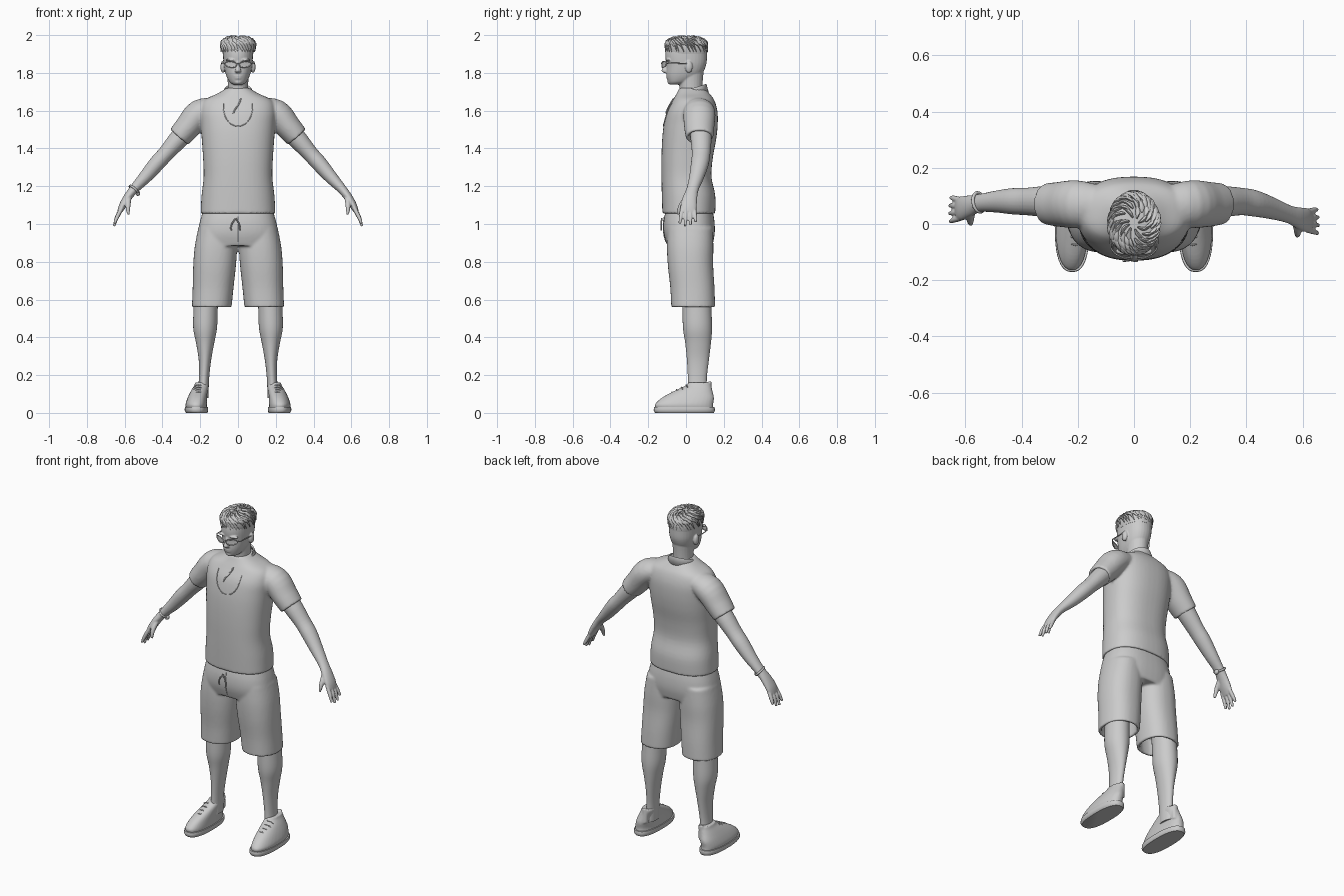
import bpy, bmesh, math, random
from mathutils import Vector
from mathutils.bvhtree import BVHTree

if "Cube" in bpy.data.objects:
    bpy.data.objects.remove(bpy.data.objects["Cube"])
random.seed(4)
Y = Vector((0, 1, 0))

grey = bpy.data.materials.new("plain grey")
grey.use_nodes = True
grey.diffuse_color = (0.6, 0.6, 0.6, 1)
grey.node_tree.nodes["Principled BSDF"].inputs["Base Color"].default_value = (0.6, 0.6, 0.6, 1)


def spline(rows, sub):
    """Catmull-Rom interpolation of equal-length tuples."""
    rows = [Vector(r) for r in rows]
    pad = [rows[0]] + rows + [rows[-1]]
    out = []
    for a, b, c, d in zip(pad, pad[1:], pad[2:], pad[3:]):
        for i in range(sub):
            t = i / sub
            out.append(b + (c - a) * (t / 2) + (a * 2 - b * 5 + c * 4 - d) * (t * t / 2)
                       + (b * 3 - a - c * 3 + d) * (t ** 3 / 2))
    return out + [rows[-1]]


def loft(bm, rows, flat=False, n=24, power=2.0, sub=4, hollow=0):
    """Skin rings (x, y, z, radius across, radius in depth); flat keeps rings level."""
    pts = spline(rows, sub)
    rings = []
    for i, p in enumerate(pts):
        t = (pts[min(i + 1, len(pts) - 1)] - pts[max(i - 1, 0)])[:3]
        t = Vector((0, 0, 1)) if flat else Vector(t).normalized()
        u = Y.cross(t).normalized()
        rings.append((Vector(p[:3]), u, t.cross(u), p[3], p[4]))
    if hollow:
        c, u, v, a, b = rings[-1]
        deep = rings[-1 - hollow]
        rings += [(c, u, v, a - 0.016, b - 0.016), (deep[0], u, v, a - 0.02, b - 0.02)]
    loops = []
    for c, u, v, a, b in rings:
        loop = []
        for k in range(n):
            w = math.tau * k / n
            cx, sy = math.cos(w), math.sin(w)
            e = 2 / power
            loop.append(bm.verts.new(c + u * a * math.copysign(abs(cx) ** e, cx)
                                     + v * b * math.copysign(abs(sy) ** e, sy)))
        loops.append(loop)
    for lo, hi in zip(loops, loops[1:]):
        for k in range(n):
            bm.faces.new((lo[k], lo[k - 1], hi[k - 1], hi[k]))
    bm.faces.new(loops[0])
    bm.faces.new(loops[-1][::-1])


def ball(bm, centre, size):
    made = bmesh.ops.create_uvsphere(bm, u_segments=20, v_segments=12, radius=1)["verts"]
    for v in made:
        v.co = Vector(centre) + Vector(a * b for a, b in zip(v.co, size))


def finish(name, bm, voxel=0, smooth=0, angle=50):
    """Turn a bmesh into an object; a voxel size fuses its parts into one skin."""
    bmesh.ops.recalc_face_normals(bm, faces=bm.faces)
    me = bpy.data.meshes.new(name)
    bm.to_mesh(me)
    bm.free()
    ob = bpy.data.objects.new(name, me)
    bpy.context.collection.objects.link(ob)
    me.materials.append(grey)
    if voxel:
        m = ob.modifiers.new("fuse", 'REMESH')
        m.mode, m.voxel_size, m.use_smooth_shade = 'VOXEL', voxel, True
        m = ob.modifiers.new("soften", 'SMOOTH')
        m.factor, m.iterations = 0.5, smooth
    else:
        bpy.ops.object.select_all(action='DESELECT')
        ob.select_set(True)
        bpy.context.view_layer.objects.active = ob
        bpy.ops.object.shade_smooth_by_angle(angle=math.radians(angle))
    return ob


def tube(name, points, radius, closed=False):
    cu = bpy.data.curves.new(name, 'CURVE')
    cu.dimensions, cu.bevel_depth, cu.bevel_resolution, cu.use_fill_caps = '3D', radius, 2, True
    sp = cu.splines.new('POLY')
    sp.points.add(len(points) - 1)
    for q, p in zip(sp.points, points):
        q.co = (*p, 1)
    sp.use_cyclic_u, sp.use_smooth = closed, True
    ob = bpy.data.objects.new(name, cu)
    bpy.context.collection.objects.link(ob)
    cu.materials.append(grey)


def body(rows):
    """Level rings given as (z, half width, front y, back y)."""
    return [(0, (f + b) / 2, z, w, (b - f) / 2) for z, w, f, b in rows]


# Shirt: torso and sleeves fused
bm = bmesh.new()
loft(bm, body([(1.72, .06, -.035, .1), (1.69, .11, -.05, .125), (1.655, .18, -.07, .15),
               (1.6, .2, -.1, .166), (1.53, .197, -.117, .168), (1.45, .192, -.126, .16),
               (1.35, .185, -.13, .142), (1.25, .182, -.13, .135), (1.15, .193, -.128, .155),
               (1.055, .198, -.125, .155)]), flat=True, n=48, power=2.4, hollow=2)
for s in (-1, 1):
    loft(bm, [(s * .1, .06, 1.62, .05, .07), (s * .2, .07, 1.588, .073, .085),
              (s * .265, .07, 1.515, .068, .08), (s * .312, .072, 1.46, .062, .073)], n=32, hollow=4)
shirt = finish("shirt", bm, .0075, 5)

# Shorts: hips and two open legs fused
bm = bmesh.new()
loft(bm, body([(1.1, .175, -.1, .135), (1.02, .2, -.118, .15), (.95, .213, -.118, .152),
               (.885, .215, -.1, .14)]), flat=True, n=48, power=2.5)
for s in (-1, 1):
    loft(bm, [(s * .11, .022, .98, .1, .12), (s * .117, .022, .88, .112, .123),
              (s * .124, .024, .78, .113, .12), (s * .132, .034, .66, .108, .117),
              (s * .139, .038, .56, .105, .116)], flat=True, n=40, power=2.3, hollow=4)
shorts = finish("shorts", bm, .0075, 4)

# Head: skull, neck, ears and face fused
bm = bmesh.new()
loft(bm, [(0, .035, 1.64, .06, .062), (0, .027, 1.7, .054, .06), (0, .025, 1.76, .055, .064),
          (0, .025, 1.82, .06, .07)], flat=True)
loft(bm, [(0, -.055, 1.738, .024, .03), (0, -.038, 1.752, .045, .056), (0, -.012, 1.79, .064, .092),
          (0, .001, 1.84, .075, .105), (0, .001, 1.89, .079, .11), (0, .002, 1.93, .078, .106),
          (0, 0, 1.96, .065, .088), (0, 0, 1.975, .035, .045)], flat=True, n=32, power=2.2)
loft(bm, [(0, -.1, 1.862, .008, .008), (0, -.108, 1.835, .01, .012), (0, -.114, 1.812, .016, .016),
          (0, -.106, 1.8, .012, .01)], flat=True, n=12)
ball(bm, (0, -.096, 1.782), (.024, .009, .005))
ball(bm, (0, -.094, 1.772), (.02, .01, .006))
ball(bm, (0, -.08, 1.752), (.022, .018, .014))
for s in (-1, 1):
    ball(bm, (s * .036, -.096, 1.868), (.03, .014, .007))
    ball(bm, (s * .08, .015, 1.832), (.013, .02, .032))
finish("head", bm, .004, 3)

# Hair: cap with swirling tapered locks
bm = bmesh.new()
loft(bm, [(0, .006, 1.9, .08, .106), (0, .003, 1.93, .085, .11), (0, 0, 1.96, .082, .106),
          (0, 0, 1.978, .066, .085), (0, 0, 1.985, .03, .04)], flat=True, n=32, power=2.2)
for tier, count in ((.12, 8), (.4, 16), (.68, 24), (.92, 30), (1.1, 30)):
    for k in range(count):
        a = math.tau * (k + random.random() * .6) / count
        rows = []
        for step, width in enumerate((.004, .01, .008, .0015)):
            f = tier + step * .16
            w = a + step * .16
            r = min(math.sin(min(f, 1.57)) ** .8, 1) * (1.03 + .02 * random.random())
            lift = 1.925 + .066 * math.cos(f) ** .6 if f < 1.5 else 1.93 - (f - 1.5) * .25
            rows.append((.086 * r * math.cos(w), .002 + .108 * r * math.sin(w), lift,
                         width, width * .7))
        loft(bm, rows, n=6, sub=2)
finish("hair", bm, angle=60)

# Arms and hands; the right one swings slightly further back
for s, side in ((-1, "right"), (1, "left")):
    def place(rows):
        back = .042 if s < 0 else 0
        return [(s * x, y + back * min(max((x - .4) / .16, 0), 1), z, a, b) for x, y, z, a, b in rows]
    bm = bmesh.new()
    loft(bm, place([(.23, .08, 1.54, .055, .058), (.31, .08, 1.455, .052, .056),
                    (.38, .08, 1.375, .043, .049), (.43, .073, 1.32, .042, .047),
                    (.49, .056, 1.25, .035, .039), (.55, .035, 1.185, .025, .032),
                    (.585, .022, 1.14, .022, .038), (.612, .014, 1.095, .019, .043),
                    (.628, .012, 1.062, .012, .04)]))
    for k, reach in enumerate((.85, 1, .94, .75)):
        y = -.02 + k * .021
        loft(bm, place([(.615, y, 1.085, .011, .011), (.632 + .008 * reach, y * 1.2 - .003, 1.04, .011, .0105),
                        (.64 + .016 * reach, y * 1.35 - .006, 1.08 - .092 * reach, .007, .007)]), n=10)
    loft(bm, place([(.578, .01, 1.145, .016, .016), (.582, -.022, 1.105, .014, .014),
                    (.582, -.036, 1.075, .011, .011), (.58, -.042, 1.05, .006, .007)]), n=10)
    finish(side + "_arm", bm, .0042, 3)

    # Lower leg
    bm = bmesh.new()
    loft(bm, [(s * .165, .055, .7, .066, .075), (s * .171, .058, .56, .064, .076),
              (s * .174, .061, .45, .063, .077), (s * .174, .064, .37, .048, .068),
              (s * .175, .063, .28, .033, .058), (s * .18, .06, .18, .027, .05),
              (s * .186, .06, .08, .03, .052)], flat=True, n=32)
    finish(side + "_leg", bm)

    # Shoe upper, sole, heel tab and laces
    bm = bmesh.new()
    loft(bm, [(s * .219, -.006, .02, .055, .152), (s * .221, -.01, .045, .057, .154),
              (s * .215, .01, .08, .052, .138), (s * .205, .038, .115, .045, .102),
              (s * .194, .067, .145, .038, .067), (s * .192, .071, .16, .035, .06)],
         flat=True, n=32, power=2.3)
    loft(bm, [(s * .193, .122, .08, .02, .018), (s * .192, .124, .14, .018, .012),
              (s * .192, .127, .168, .014, .008)], flat=True, n=12)
    finish(side + "_shoe", bm, .005, 3)
    bm = bmesh.new()
    loft(bm, [(s * .219, -.008, 0, .056, .155), (s * .22, -.009, .012, .062, .162),
              (s * .22, -.009, .03, .061, .16)], flat=True, n=40, power=2.5, sub=2)
    finish(side + "_sole", bm)
    for k in range(4):
        y, z = -.075 + k * .025, .111 + k * .0125
        tube(side + "_lace", [(s * .208 + dx, y + abs(dx) * .3, z - dx * dx * 18) for dx in (-.026, -.012, 0, .012, .026)], .003)

    # Glasses: rim, lens and temple
    def rim(w, grow=1):
        x = s * (.038 + .031 * grow * math.cos(w))
        return Vector((x, -.128 + 5 * x * x, 1.842 + .016 * grow * math.sin(w) + abs(x) * .08))
    edge = [rim(math.tau * k / 24) for k in range(24)]
    tube(side + "_rim", edge, .0028, True)
    bm = bmesh.new()
    hub = bm.verts.new(rim(0, 0))
    ring = [bm.verts.new(p) for p in edge]
    for k in range(24):
        bm.faces.new((hub, ring[k - 1], ring[k]))
    finish(side + "_lens", bm)
    tube(side + "_temple", [(s * .069, -.104, 1.85), (s * .083, -.085, 1.852), (s * .087, .012, 1.85),
                            (s * .086, .026, 1.838)], .0028)
tube("glasses_bridge", [(-.009, -.127, 1.846), (0, -.131, 1.849), (.009, -.127, 1.846)], .0025)

# Collar: folded band, high at the back with two front points
bm = bmesh.new()
strip = []
for k in range(33):
    w = math.radians(14 + 332 * k / 32)
    front = (1 + math.cos(w)) / 2
    tip = max(0, math.cos(w)) ** 6
    sx, cy = math.sin(w), -math.cos(w)
    strip.append([bm.verts.new(p) for p in (
        (.062 * sx, .03 + .07 * cy, 1.735 - .05 * front),
        (.07 * sx, .03 + .078 * cy, 1.742 - .05 * front),
        (.088 * sx + math.copysign(.03, sx) * tip, .03 + (.09 + .012 * tip) * cy, 1.698 - .025 * front - .03 * tip))])
for a, b in zip(strip, strip[1:]):
    for i in range(2):
        bm.faces.new((a[i], b[i], b[i + 1], a[i + 1]))
collar = finish("collar", bm)
collar.modifiers.new("thickness", 'SOLIDIFY').thickness = .007

# Details laid on the front of the clothes
bpy.context.view_layer.update()
graph = bpy.context.evaluated_depsgraph_get()
trees = {ob: BVHTree.FromObject(ob, graph) for ob in (shirt, shorts)}


def on_front(ob, x, z, gap=.002):
    hit = trees[ob].ray_cast(Vector((x, -1, z)), Y)[0]
    return Vector((x, (hit.y if hit else -.1) - gap, z))


tube("necklace", [on_front(shirt, .078 * math.sin(w), 1.64 - .122 * max(math.cos(w), 0) ** .8)
                  for w in [math.pi * (k / 32 - .5) for k in range(33)]], .0025)
tube("placket_edge", [on_front(shirt, .02 * math.cos(k * .35) - .006, 1.665 - .01 * k) for k in range(9)], .004)
tube("fly_seam", [on_front(shorts, 0, 1.04 - .015 * k, 0) for k in range(10)], .003)
for name, lean in (("left_drawstring", .022), ("right_drawstring", -.026)):
    tube(name, [on_front(shorts, lean * math.sin(k * .4) - .012, 1.03 - .013 * k, .012) for k in range(6)], .004)

# Wristwatch
wrist, along = Vector((-.552, .077, 1.183)), Vector((-.66, -.2, -.72)).normalized()
u = Y.cross(along).normalized()
v = along.cross(u)
tube("watch_strap", [wrist + u * .028 * math.cos(math.tau * k / 24) + v * .035 * math.sin(math.tau * k / 24)
                     for k in range(24)], .006, True)
bm = bmesh.new()
ball(bm, wrist - u * .03, (.012, .016, .014))
finish("watch_face", bm)
